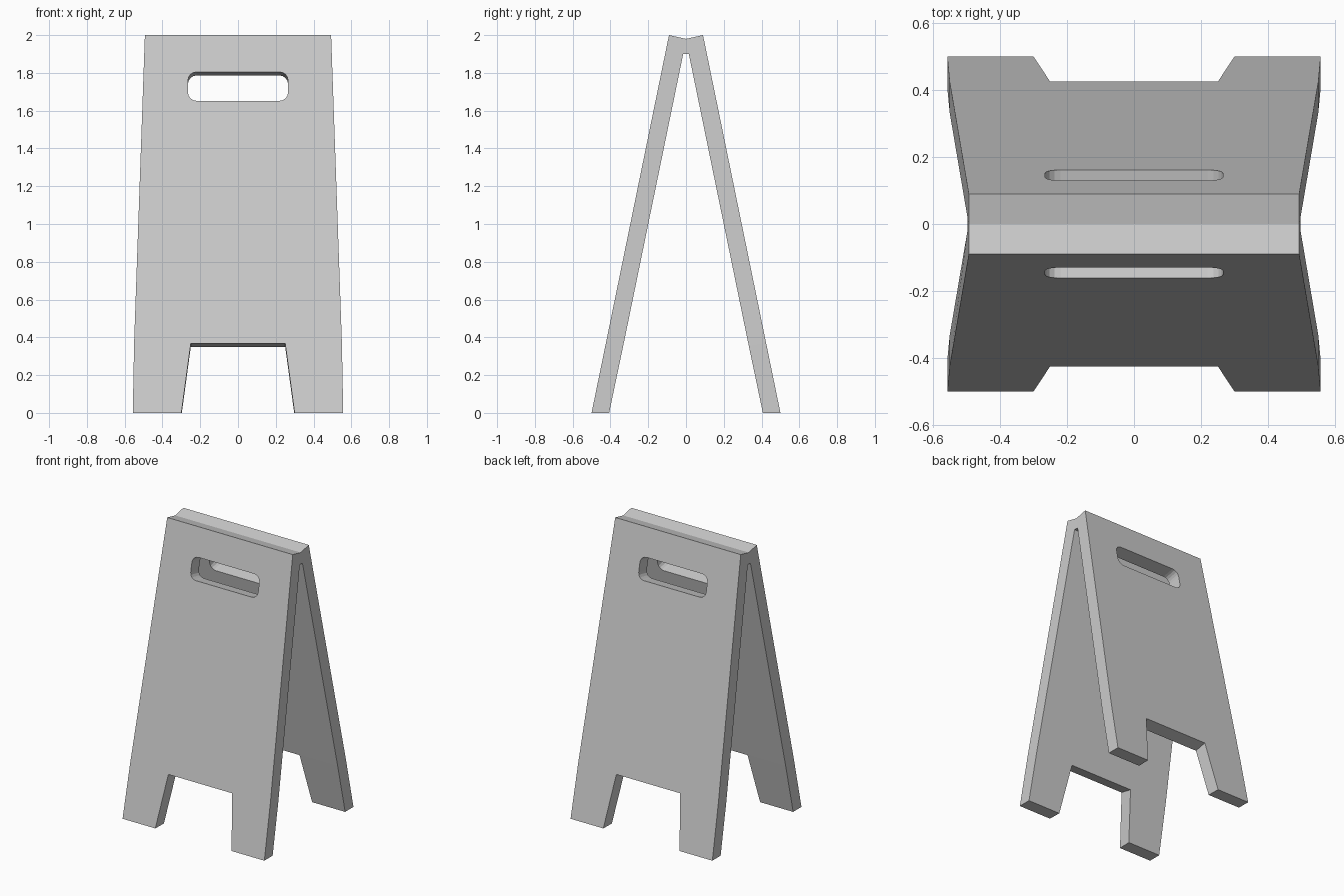
import bpy, bmesh, math

if "Cube" in bpy.data.objects:
    bpy.data.objects.remove(bpy.data.objects["Cube"])

SLOPE = 0.205                       # lean of each panel, y per z
TILT = math.atan(SLOPE)


def make_object(name, bm):
    bmesh.ops.recalc_face_normals(bm, faces=bm.faces)
    mesh = bpy.data.meshes.new(name)
    bm.to_mesh(mesh)
    bm.free()
    obj = bpy.data.objects.new(name, mesh)
    bpy.context.collection.objects.link(obj)
    return obj


def on_panel(x, z, depth, side):
    """Point on a panel's outer face, pushed inward square to the face."""
    y = 0.5 - SLOPE * z - depth * math.cos(TILT)
    return (x, side * y, z - depth * math.sin(TILT))


def cutter(name, outline, side):
    bm = bmesh.new()
    rings = [[bm.verts.new(on_panel(x, z, d, side)) for x, z in outline]
             for d in (-0.03, 0.12)]
    n = len(outline)
    for ring in rings:
        bm.faces.new(ring)
    for i in range(n):
        j = (i + 1) % n
        bm.faces.new((rings[0][i], rings[0][j], rings[1][j], rings[1][i]))
    obj = make_object(name, bm)
    obj.hide_render = True
    return obj


# Folded board: side profile as (y, z, half width), lofted across x
half = [(0.50, 0, 0.557), (0.424, 0.37, 0.55), (0.09, 2.0, 0.493)]
inner = [(0.015, 1.90, 0.496), (0.333, 0.352, 0.55), (0.407, 0, 0.557)]
profile = (half + [(0, 1.98, 0.493)]
           + [(-y, z, w) for y, z, w in reversed(half)]
           + [(-y, z, w) for y, z, w in reversed(inner)] + inner)
bm = bmesh.new()
ends = [[bm.verts.new((s * w, y, z)) for y, z, w in profile] for s in (-1, 1)]
n = len(profile)
for i in range(n):
    j = (i + 1) % n
    bm.faces.new((ends[0][i], ends[0][j], ends[1][j], ends[1][i]))
caps = [(0, 1, 11, 12), (1, 2, 3, 10, 11), (3, 9, 10),
        (3, 4, 5, 8, 9), (5, 6, 7, 8)]
for end in ends:
    for cap in caps:
        bm.faces.new([end[i] for i in cap])
sign = make_object("folding_sign_board", bm)

# Rounded hand slot and tapered gap between the legs
r = 0.045
slot = []
for cx, cz, start in ((0.22, 1.76, 0), (-0.22, 1.76, 90),
                      (-0.22, 1.697, 180), (0.22, 1.697, 270)):
    for k in range(5):
        a = math.radians(start + 22.5 * k)
        slot.append((cx + r * math.cos(a), cz + r * math.sin(a)))
gap = [(0.327, -0.2), (0.25, 0.368), (-0.25, 0.368), (-0.327, -0.2)]

# Cut both panels
bpy.context.view_layer.objects.active = sign
for side in (-1, 1):
    for name, outline in (("hand_slot_cutter", slot), ("leg_gap_cutter", gap)):
        cut = cutter(name, outline, side)
        mod = sign.modifiers.new(name, 'BOOLEAN')
        mod.operation = 'DIFFERENCE'
        mod.solver = 'EXACT'
        mod.object = cut
        bpy.ops.object.modifier_apply(modifier=mod.name)
        bpy.data.objects.remove(cut)
